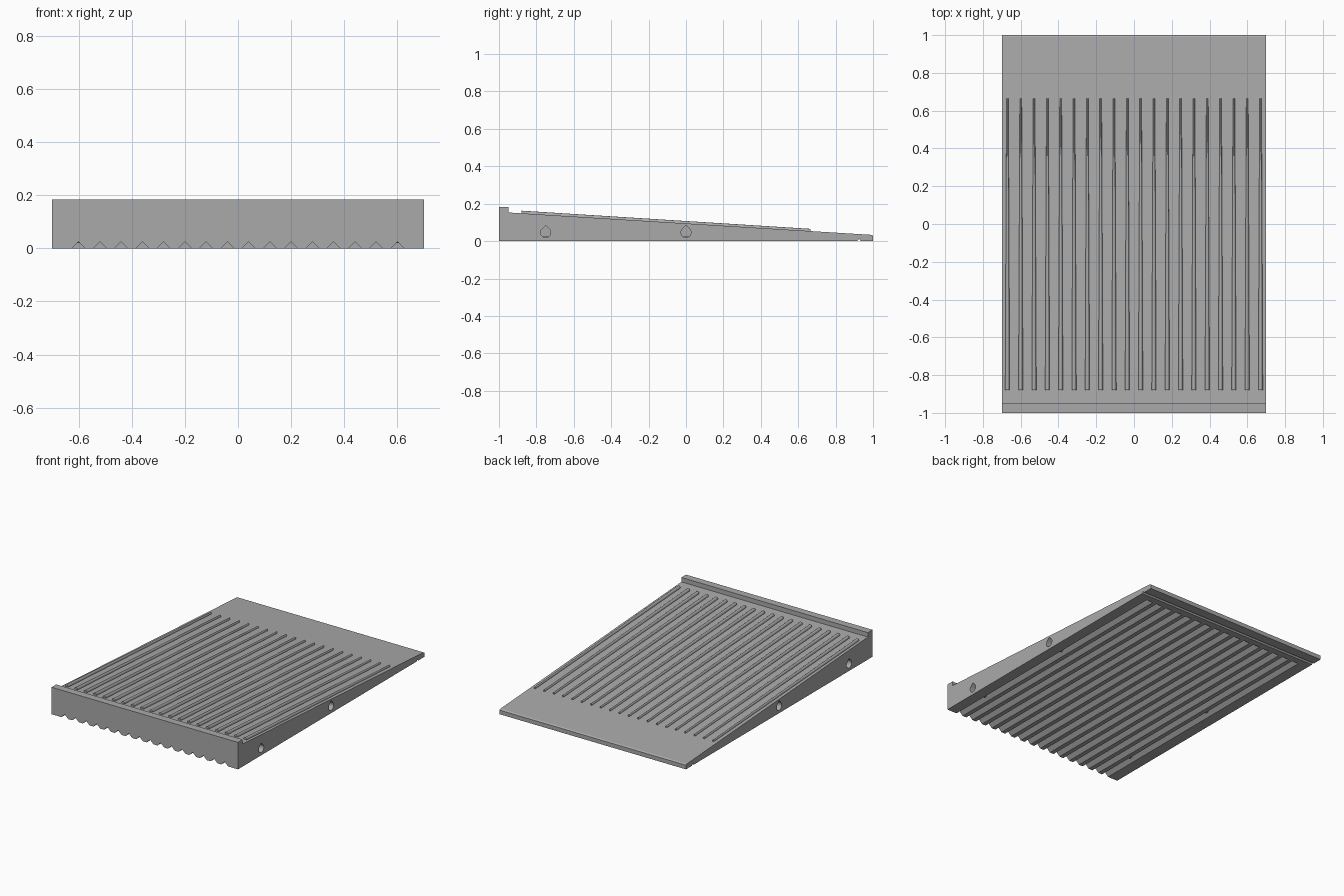
import bpy
import bmesh
import math
from mathutils import Vector

if "Cube" in bpy.data.objects:
    bpy.data.objects.remove(bpy.data.objects["Cube"], do_unlink=True)

grey = bpy.data.materials.new("plain grey")
grey.use_nodes = True
grey.diffuse_color = (0.4, 0.4, 0.4, 1)
grey.node_tree.nodes["Principled BSDF"].inputs["Base Color"].default_value = (0.4, 0.4, 0.4, 1)


def loft(bm, start, end):
    """Solid between two matching closed loops of points."""
    a = [bm.verts.new(p) for p in start]
    b = [bm.verts.new(p) for p in end]
    bm.faces.new(a)
    bm.faces.new(b[::-1])
    for i in range(len(a)):
        j = (i + 1) % len(a)
        bm.faces.new((a[j], a[i], b[i], b[j]))


def across(bm, profile, x0, x1):
    """Sweep a (y, z) profile along x."""
    loft(bm, [(x0, y, z) for y, z in profile], [(x1, y, z) for y, z in profile])


def make_object(name, bm):
    bmesh.ops.recalc_face_normals(bm, faces=bm.faces)
    mesh = bpy.data.meshes.new(name)
    bm.to_mesh(mesh)
    bm.free()
    mesh.materials.append(grey)
    obj = bpy.data.objects.new(name, mesh)
    bpy.context.collection.objects.link(obj)
    return obj


def deck(y):
    """Height of the sloping top surface."""
    return 0.153 + (y + 0.95) * (0.033 - 0.153) / 1.95


# Sloping plate with a raised lip along the front edge
bm = bmesh.new()
across(bm, [(-1, 0), (1, 0), (1, 0.028), (0.99, deck(0.99)),
            (-0.88, deck(-0.88)), (-0.95, 0.153), (-0.95, 0.183), (-1, 0.183)], -0.7, 0.7)
plate = make_object("sloping_plate", bm)

# Cutters: V grooves underneath, a cross groove and teardrop side holes
bm = bmesh.new()
for i in range(16):
    x = -0.6 + 0.08 * i
    vee = [(x - 0.026, -0.001), (x + 0.026, -0.001), (x, 0.025)]
    loft(bm, [(u, -1.1, z) for u, z in vee], [(u, 0.87, z) for u, z in vee])
across(bm, [(0.914, -0.001), (0.936, -0.001), (0.925, 0.012)], -0.8, 0.8)
for y in (-0.75, 0):
    arc = [math.radians(d) for d in range(135, 406, 18)]
    drop = [(y + 0.027 * math.cos(a), 0.046 + 0.027 * math.sin(a)) for a in arc]
    drop.append((y, 0.046 + 0.027 * math.sqrt(2)))
    for side in (-1, 1):
        across(bm, drop, side * 0.55, side * 0.8)
cutter = make_object("groove_cutter", bm)
cutter.hide_render = True

cut = plate.modifiers.new("grooves", 'BOOLEAN')
cut.operation = 'DIFFERENCE'
cut.solver = 'EXACT'
cut.object = cutter
bpy.context.view_layer.objects.active = plate
bpy.ops.object.modifier_apply(modifier=cut.name)
bpy.data.objects.remove(cutter, do_unlink=True)


# Tapering rounded ribs on the top surface
def rib_section(x, y, half, height):
    points = [(x - half, y, deck(y) - 0.006)]
    for k in range(9):
        a = math.pi * (1 - k / 8)
        points.append((x + half * math.cos(a), y, deck(y) + height * math.sin(a)))
    points.append((x + half, y, deck(y) - 0.006))
    return points


bm = bmesh.new()
for i in range(20):
    x = -0.67 + 1.34 * i / 19
    loft(bm, rib_section(x, -0.88, 0.012, 0.014), rib_section(x, 0.665, 0.005, 0.012))
ribs = make_object("top_ribs", bm)
bpy.ops.object.select_all(action='DESELECT')
ribs.select_set(True)
bpy.context.view_layer.objects.active = ribs
bpy.ops.object.shade_smooth_by_angle(angle=math.radians(40))
